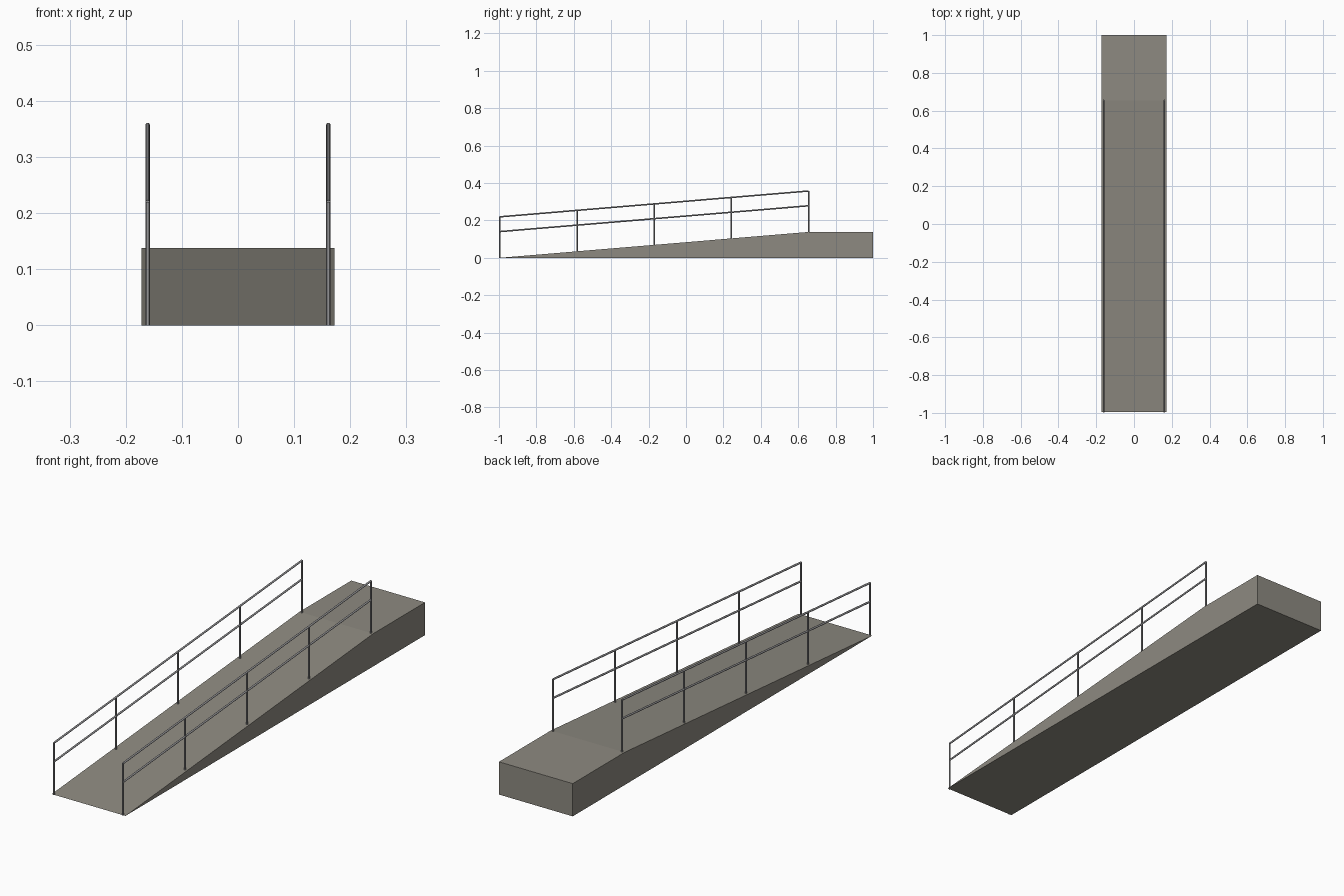
import bpy
import bmesh
from mathutils import Vector

cube = bpy.data.objects.get("Cube")
if cube:
    bpy.data.objects.remove(cube, do_unlink=True)


def make_material(name, color):
    mat = bpy.data.materials.new(name)
    mat.use_nodes = True
    mat.diffuse_color = color
    mat.node_tree.nodes["Principled BSDF"].inputs["Base Color"].default_value = color
    return mat


concrete = make_material("warm grey concrete", (0.27, 0.255, 0.22, 1))
steel = make_material("grey steel", (0.3, 0.3, 0.31, 1))

HALF_WIDTH = 0.172
START, CREST, END = -0.995, 0.655, 1.0
HEIGHT = 0.138
RAIL_X = 0.161
RADIUS = 0.004
BAYS = 4


def slope_z(y):
    return HEIGHT * (y - START) / (CREST - START)


# Ramp with level landing: side profile extruded across the width
bm = bmesh.new()
profile = [(START, 0), (END, 0), (END, HEIGHT), (CREST, HEIGHT)]
face = bm.faces.new([bm.verts.new((-HALF_WIDTH, y, z)) for y, z in profile])
extruded = bmesh.ops.extrude_face_region(bm, geom=[face])
verts = [v for v in extruded["geom"] if isinstance(v, bmesh.types.BMVert)]
bmesh.ops.translate(bm, verts=verts, vec=(2 * HALF_WIDTH, 0, 0))
bmesh.ops.recalc_face_normals(bm, faces=bm.faces)
mesh = bpy.data.meshes.new("ramp")
bm.to_mesh(mesh)
bm.free()
mesh.materials.append(concrete)
bpy.context.collection.objects.link(bpy.data.objects.new("ramp", mesh))


def tube(name, start, end, radius=RADIUS):
    start, end = Vector(start), Vector(end)
    axis = end - start
    bpy.ops.mesh.primitive_cylinder_add(
        vertices=12, radius=radius, depth=axis.length, location=(start + end) / 2,
        rotation=axis.to_track_quat("Z", "Y").to_euler())
    obj = bpy.context.object
    obj.name = name
    obj.data.materials.append(steel)
    bpy.ops.object.shade_smooth_by_angle()


# Matching handrails on both edges
for side, x in (("right", -RAIL_X), ("left", RAIL_X)):
    for i in range(BAYS + 1):
        y = START + (CREST - START) * i / BAYS
        z = slope_z(y)
        tube(f"{side}_post_{i + 1}", (x, y, z), (x, y, z + 0.22))
    for name, lift in (("top_rail", 0.219), ("middle_rail", 0.14)):
        tube(f"{side}_{name}", (x, START, lift), (x, CREST, HEIGHT + lift))
